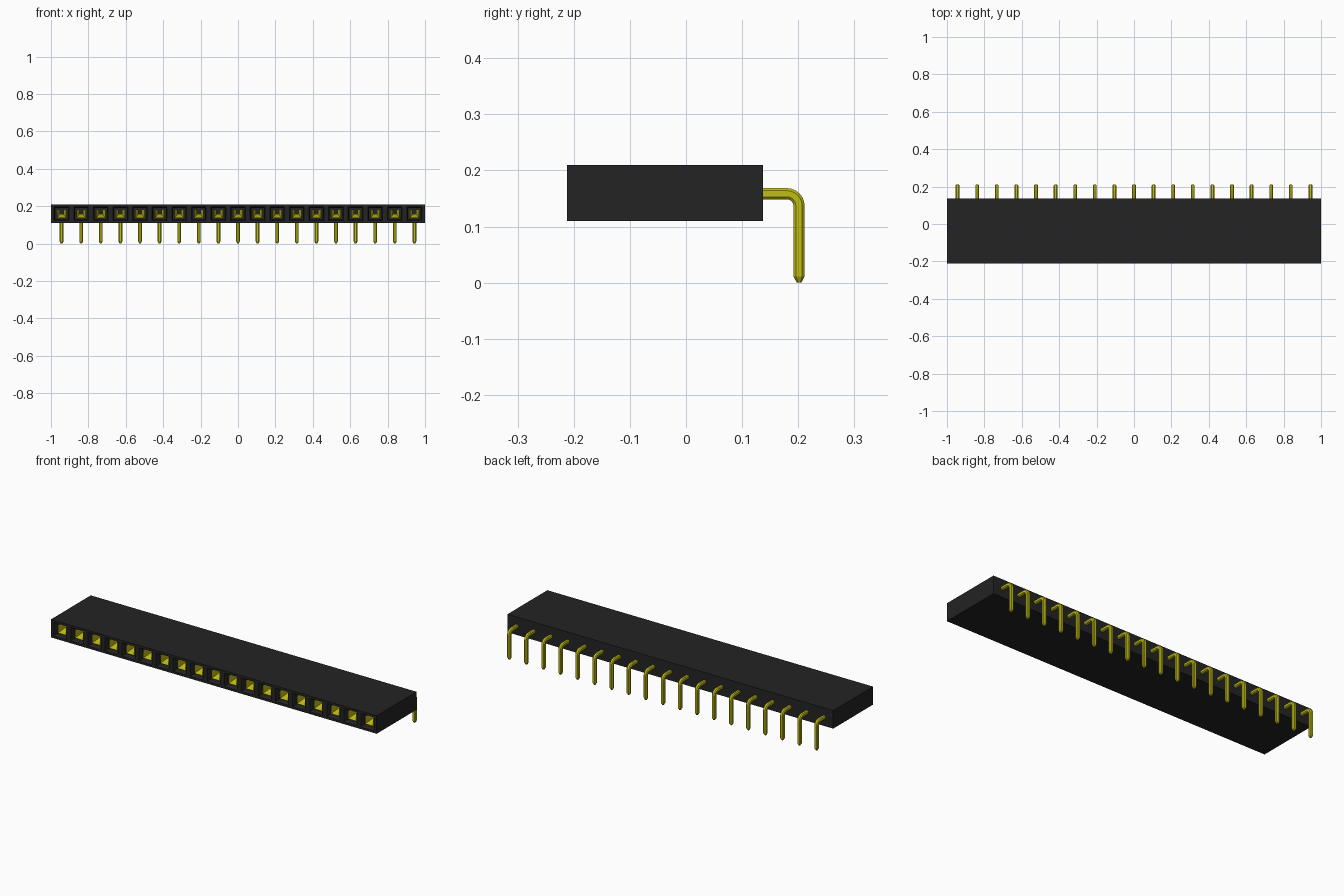
import bpy, bmesh, math
from mathutils import Vector

old = bpy.data.objects.get("Cube")
if old:
    bpy.data.objects.remove(old, do_unlink=True)

COUNT, PITCH = 19, 0.1048
FRONT, BACK, LOW, HIGH = -0.212, 0.137, 0.11, 0.21
MID = (LOW + HIGH) / 2


def make_material(name, color):
    m = bpy.data.materials.new(name)
    m.use_nodes = True
    m.diffuse_color = color
    m.node_tree.nodes["Principled BSDF"].inputs["Base Color"].default_value = color
    return m


black = make_material("black plastic", (0.017, 0.017, 0.017, 1))
gold = make_material("yellow gold metal", (0.53, 0.51, 0.007, 1))


def finish(bm, name, material):
    bmesh.ops.recalc_face_normals(bm, faces=bm.faces)
    mesh = bpy.data.meshes.new(name)
    bm.to_mesh(mesh)
    bm.free()
    mesh.materials.append(material)
    ob = bpy.data.objects.new(name, mesh)
    bpy.context.collection.objects.link(ob)
    return ob


# Housing: a block sliced into cells, each with a tapered socket in front
bm = bmesh.new()
bmesh.ops.create_cube(bm, size=1)
for v in bm.verts:
    v.co = (v.co.x * 2, (FRONT + BACK) / 2 + v.co.y * (BACK - FRONT),
            MID + v.co.z * (HIGH - LOW))
for i in range(COUNT + 1):
    bmesh.ops.bisect_plane(bm, geom=bm.verts[:] + bm.edges[:] + bm.faces[:],
                           plane_co=((i - COUNT / 2) * PITCH, 0, 0), plane_no=(1, 0, 0))
bm.normal_update()
cells = [f for f in bm.faces if f.normal.y < -0.9 and f.calc_area() > 0.005]
for thickness, depth in ((0.018, 0), (0.008, -0.014), (0.0005, -0.17)):
    bmesh.ops.inset_individual(bm, faces=cells, thickness=thickness, depth=depth)
    bm.normal_update()
finish(bm, "housing", black)


# Pin: chamfered square section swept round a bend, with a tapered tip
def pin_rings():
    y, z, r = 0.2015, 0.1585, 0.022
    rings = [(0.03, z, 0, 1)]
    for k in range(7):
        a = math.radians(15 * k)
        rings.append((y - r + r * math.sin(a), z - r + r * math.cos(a), a, 1))
    return rings + [(y, 0.011, math.pi / 2, 1), (y, 0, math.pi / 2, 0.4)]


def make_pin(x):
    bm = bmesh.new()
    h, c = 0.01, 0.0055
    section = [(h, c), (c, h), (-c, h), (-h, c), (-h, -c), (-c, -h), (c, -h), (h, -c)]
    rows = []
    for y, z, a, s in pin_rings():
        out = Vector((0, math.sin(a), math.cos(a)))
        rows.append([bm.verts.new(Vector((x + u * s, y, z)) + out * w * s)
                     for u, w in section])
    for p, q in zip(rows, rows[1:]):
        for j in range(8):
            bm.faces.new((p[j], p[j - 1], q[j - 1], q[j]))
    bm.faces.new(rows[0])
    bm.faces.new(rows[-1])
    return finish(bm, "pin", gold)


# Contact: a floor leaf and two side leaves closing in towards the back
def make_contact(x):
    bm = bmesh.new()
    y0, y1 = FRONT + 0.016, FRONT + 0.08
    wide, narrow = 0.025, 0.010
    low0, low1, top = MID - 0.023, MID - 0.004, MID + 0.022

    def quad(*points):
        bm.faces.new([bm.verts.new(p) for p in points])

    quad((x - wide, y0, low0), (x + wide, y0, low0),
         (x + narrow, y1, low1), (x - narrow, y1, low1))
    for s in (-1, 1):
        quad((x + s * wide, y0, low0), (x + s * wide, y0, top),
             (x + s * narrow, y1, top), (x + s * narrow, y1, low1))
    bmesh.ops.remove_doubles(bm, verts=bm.verts, dist=0.0001)
    ob = finish(bm, "contact", gold)
    mod = ob.modifiers.new("thickness", "SOLIDIFY")
    mod.thickness = 0.002
    mod.offset = 0
    return ob


for i in range(COUNT):
    x = (i - (COUNT - 1) / 2) * PITCH
    make_pin(x)
    make_contact(x)
